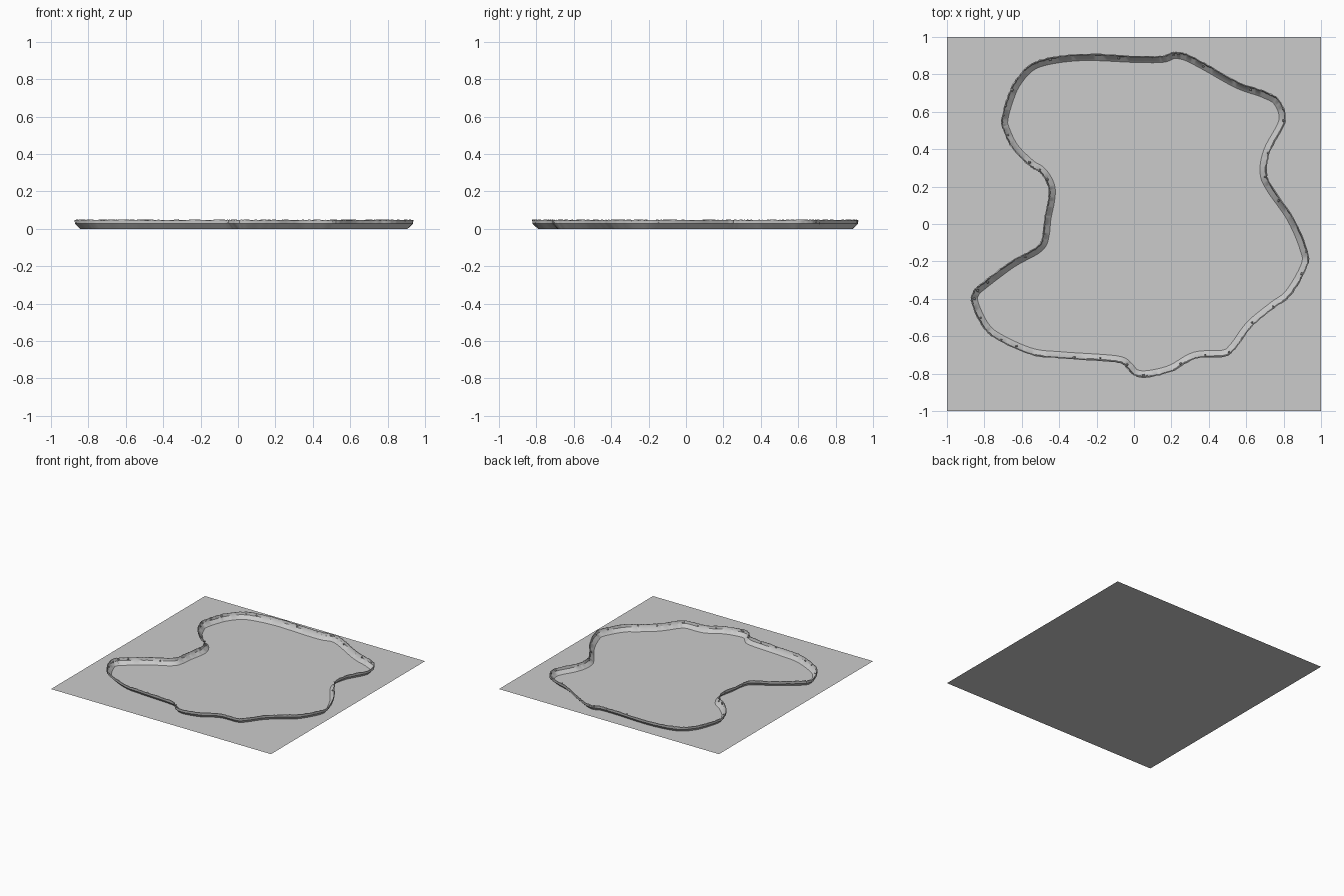
import bpy
import bmesh
import math
import random
from mathutils import Vector, Matrix

random.seed(4)
default_cube = bpy.data.objects.get("Cube")
if default_cube:
    bpy.data.objects.remove(default_cube, do_unlink=True)

# One plain grey for everything
stone = bpy.data.materials.new("stone_grey")
stone.use_nodes = True
grey = (0.6, 0.6, 0.6, 1)
stone.diffuse_color = grey
stone.node_tree.nodes["Principled BSDF"].inputs["Base Color"].default_value = grey


def make_object(name, bm, smooth_angle=None):
    mesh = bpy.data.meshes.new(name)
    bm.to_mesh(mesh)
    bm.free()
    mesh.materials.append(stone)
    obj = bpy.data.objects.new(name, mesh)
    bpy.context.collection.objects.link(obj)
    if smooth_angle:
        bpy.ops.object.select_all(action='DESELECT')
        obj.select_set(True)
        bpy.context.view_layer.objects.active = obj
        bpy.ops.object.shade_smooth_by_angle(angle=math.radians(smooth_angle))
    return obj


# Winding outline of the rim, counter-clockwise from the back, in hundredths
OUTLINE = [
    (21, 92), (15, 90), (0, 90), (-26, 91), (-45, 89), (-56, 85), (-64, 76),
    (-68, 67), (-71, 56), (-70, 50), (-65, 40), (-56, 31), (-50, 27),
    (-46, 20), (-46, 13), (-48, 3), (-49, -6), (-52, -12), (-66, -20),
    (-82, -32), (-86, -36), (-87, -42), (-81, -55), (-73, -62), (-55, -70),
    (-38, -72), (-10, -74), (-4, -77), (0, -81), (7, -82), (20, -79),
    (33, -72), (48, -71), (54, -67), (63, -55), (75, -45), (84, -38),
    (93, -22), (92, -12), (85, 4), (74, 20), (71, 28), (73, 39), (81, 55),
    (78, 66), (70, 71), (56, 76), (38, 86), (28, 91),
]


def catmull(a, b, c, d, t):
    return 0.5 * (2 * b + (c - a) * t + (2 * a - 5 * b + 4 * c - d) * t ** 2
                  + (3 * b - a - 3 * c + d) * t ** 3)


def smooth_loop(points, steps):
    pts = [Vector(p) / 100 for p in points]
    n = len(pts)
    return [catmull(pts[i - 1], pts[i], pts[(i + 1) % n], pts[(i + 2) % n], s / steps)
            for i in range(n) for s in range(steps)]


path = smooth_loop(OUTLINE, 9)
count = len(path)


def inward(i):
    t = (path[(i + 2) % count] - path[i - 2]).normalized()
    return Vector((-t.y, t.x))


# Flat ground sheet
bm = bmesh.new()
bmesh.ops.create_grid(bm, x_segments=1, y_segments=1, size=1)
make_object("ground_sheet", bm)

# Thin rim: sloping foot leaning outwards, then an upright ragged lip
# (inset from the outline, height)
PROFILE = [(0.036, 0), (0.009, 0.026), (0.005, 0.047),
           (0, 0.046), (0.002, 0.027), (0.029, 0)]
bm = bmesh.new()
rings = []
for i, p in enumerate(path):
    n = inward(i)
    wobble = random.uniform(-0.002, 0.002)
    ragged = random.uniform(-0.002, 0.003)
    ring = []
    for inset, z in PROFILE:
        q = p + n * (inset + (wobble if z else 0))
        ring.append(bm.verts.new((q.x, q.y, z + (ragged if z > 0.04 else 0))))
    rings.append(ring)
for i in range(count):
    a, b = rings[i], rings[(i + 1) % count]
    for k in range(len(PROFILE) - 1):
        bm.faces.new((a[k], b[k], b[k + 1], a[k + 1]))
bmesh.ops.recalc_face_normals(bm, faces=bm.faces[:])
make_object("rim_wall", bm, 35)

# Small pebbles lodged in the rim
bm = bmesh.new()
spacing = count // 42
for i in range(0, count, spacing):
    j = (i + random.randrange(spacing)) % count
    inset = random.uniform(0.004, 0.02)
    q = path[j] + inward(j) * inset
    place = Matrix.Translation((q.x, q.y, random.uniform(0.03, 0.043)))
    bmesh.ops.create_icosphere(bm, subdivisions=1,
                               radius=random.uniform(0.005, 0.009), matrix=place)
make_object("rim_pebbles", bm)
